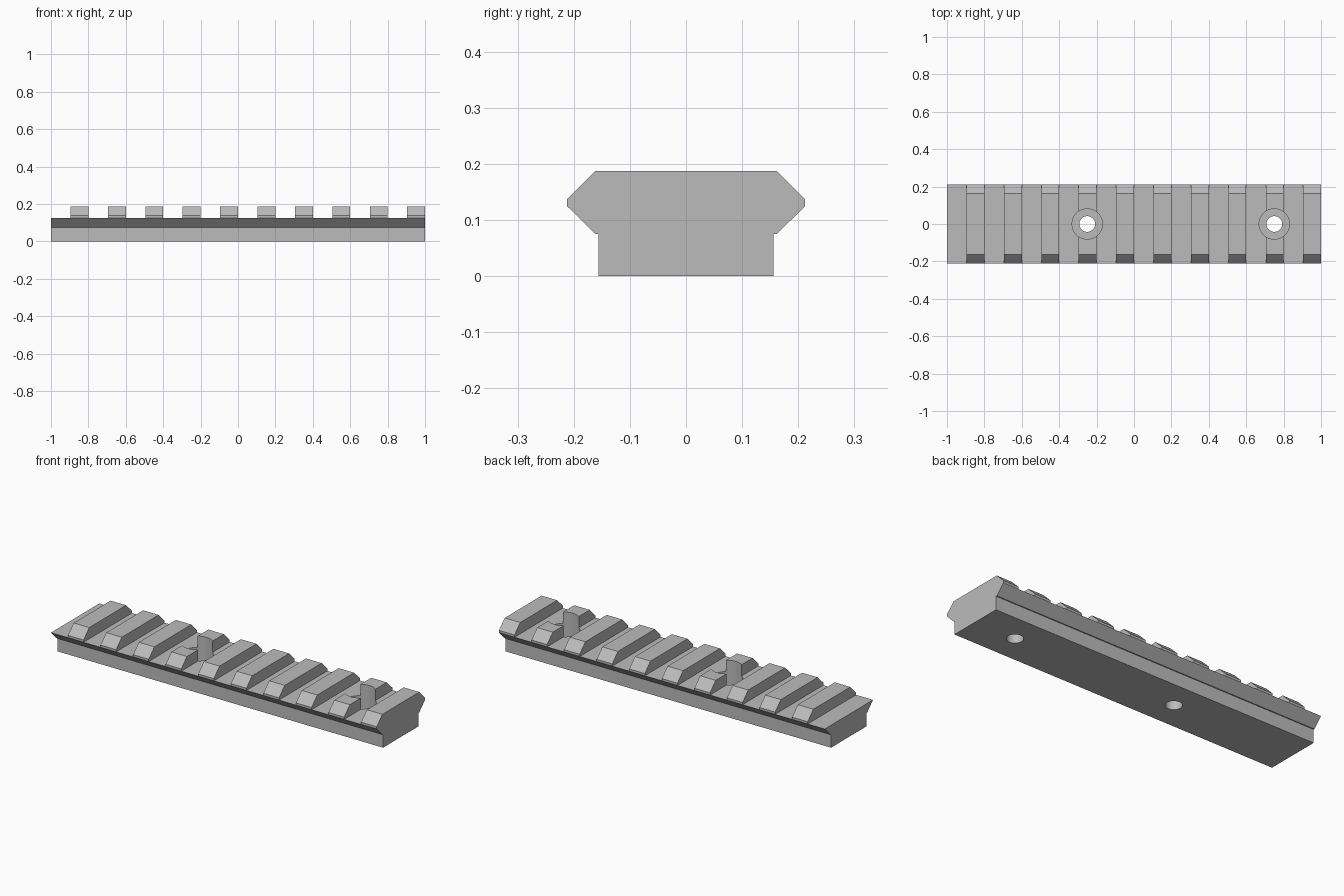
import bpy, bmesh
from mathutils import Matrix

if "Cube" in bpy.data.objects:
    bpy.data.objects.remove(bpy.data.objects["Cube"])

PITCH, SLOT, FLOOR, TOP = 0.2, 0.1045, 0.125, 0.1875

grey = bpy.data.materials.new("plain grey")
grey.use_nodes = True
colour = (0.5, 0.5, 0.5, 1)
grey.diffuse_color = colour
grey.node_tree.nodes["Principled BSDF"].inputs["Base Color"].default_value = colour


def finish(name, bm):
    bmesh.ops.recalc_face_normals(bm, faces=bm.faces)
    mesh = bpy.data.meshes.new(name)
    bm.to_mesh(mesh)
    bm.free()
    mesh.materials.append(grey)
    obj = bpy.data.objects.new(name, mesh)
    bpy.context.collection.objects.link(obj)
    return obj


def cut(target, cutter):
    """Subtract the cutter, then discard it."""
    cutter.hide_render = True
    mod = target.modifiers.new(cutter.name, "BOOLEAN")
    mod.operation, mod.solver, mod.object = "DIFFERENCE", "EXACT", cutter
    bpy.ops.object.select_all(action="DESELECT")
    bpy.context.view_layer.objects.active = target
    target.select_set(True)
    bpy.ops.object.modifier_apply(modifier=mod.name)
    bpy.data.objects.remove(cutter)


def bores(name, radius, bottom, top):
    bm = bmesh.new()
    for x in (-0.25, 0.75):
        bmesh.ops.create_cone(bm, cap_ends=True, segments=48, radius1=radius, radius2=radius,
                              depth=top - bottom,
                              matrix=Matrix.Translation((x, 0, (top + bottom) / 2)))
    return finish(name, bm)


# Rail: mirrored dovetail section extruded along x
half = [(0.156, 0), (0.156, 0.075), (0.162, 0.075), (0.212, FLOOR), (0.212, 0.1375), (0.162, TOP)]
section = half + [(-y, z) for y, z in reversed(half)]
bm = bmesh.new()
face = bm.faces.new([bm.verts.new((-1, y, z)) for y, z in section])
ends = bmesh.ops.extrude_face_region(bm, geom=[face])["geom"]
bmesh.ops.translate(bm, vec=(2, 0, 0), verts=[v for v in ends if isinstance(v, bmesh.types.BMVert)])
rail = finish("rail", bm)

# Cross slots, one at the start of every pitch
bm = bmesh.new()
for i in range(10):
    start = -1 + i * PITCH - (0.1 if i == 0 else 0)
    end = -1 + i * PITCH + SLOT
    bmesh.ops.create_cube(bm, size=1, matrix=Matrix.Translation(((start + end) / 2, 0, FLOOR + 0.1))
                          @ Matrix.Diagonal((end - start, 1, 0.2, 1)))
cut(rail, finish("slot_cutter", bm))

# Counterbored screw holes
cut(rail, bores("counterbore_cutter", 0.081, 0.05, 0.3))
cut(rail, bores("screw_hole_cutter", 0.042, -0.1, 0.3))

bpy.ops.object.shade_smooth_by_angle(angle=0.5)
